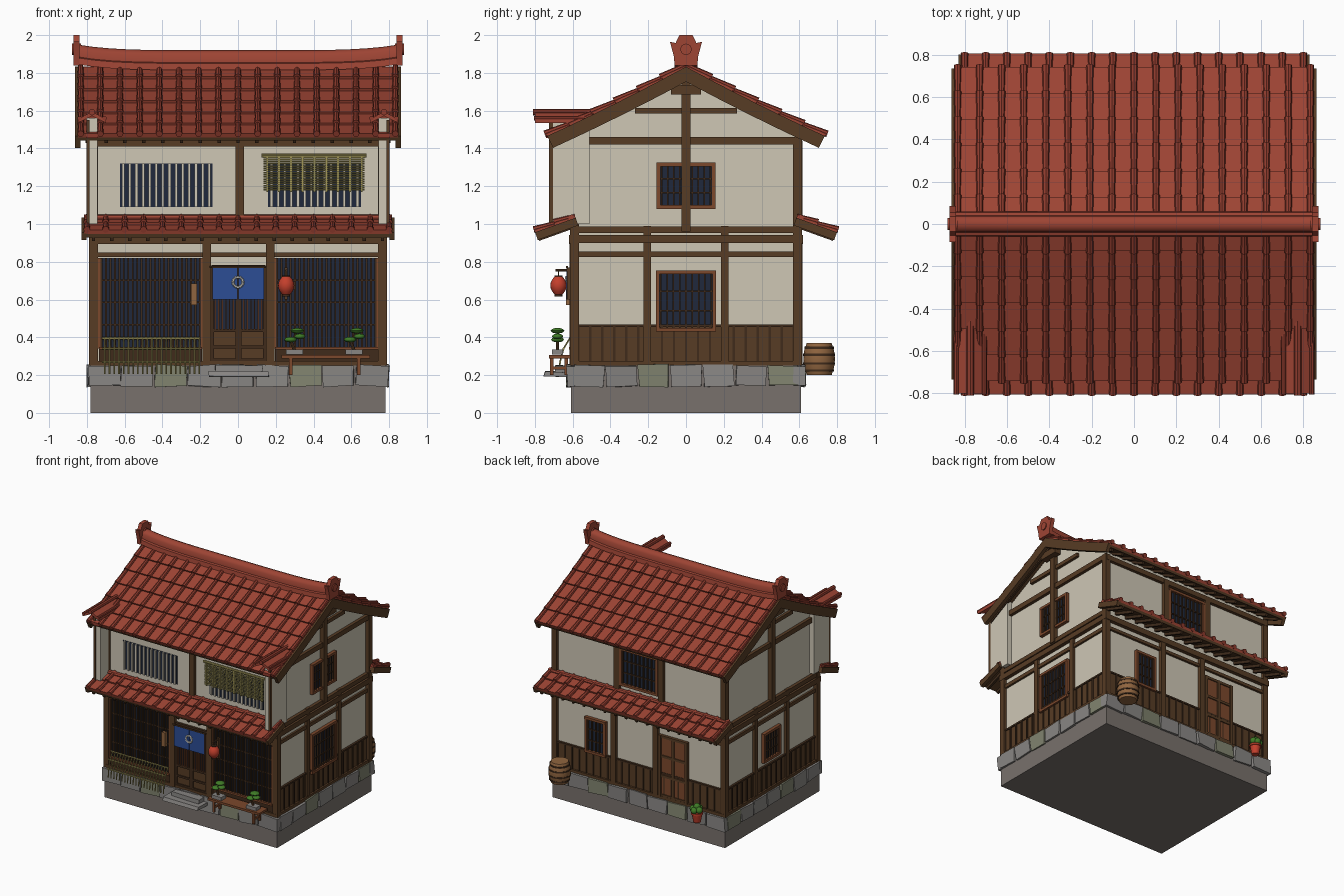
import bpy, bmesh, math, random
from mathutils import Vector, Matrix

if "Cube" in bpy.data.objects:
    bpy.data.objects.remove(bpy.data.objects["Cube"])
random.seed(4)

COL = dict(tile=(.34, .058, .034), tile2=(.27, .043, .026), wood=(.095, .045, .018), dark=(.05, .024, .011),
           red=(.2, .065, .025), cream=(.62, .57, .46), glass=(.014, .022, .045), base=(.19, .165, .15),
           stone=(.25, .24, .23), moss=(.22, .23, .16), bamboo=(.36, .31, .1), blue=(.025, .075, .3),
           white=(.75, .73, .66), lantern=(.55, .05, .025), green=(.05, .2, .02), sign=(.28, .13, .05))
MATS, PARTS = {}, {}
for k, c in COL.items():
    MATS[k] = bpy.data.materials.new(k)
    MATS[k].diffuse_color = (*c, 1)

def part(name, mat):
    return PARTS.setdefault((name, mat), bmesh.new())

def box(p, x0, x1, y0, y1, z0, z1, jit=0):
    m = Matrix.Translation(((x0+x1)/2, (y0+y1)/2, (z0+z1)/2)) @ Matrix.Diagonal((abs(x1-x0), abs(y1-y0), z1-z0, 1))
    for v in bmesh.ops.create_cube(p, size=1, matrix=m)['verts']:
        v.co += Vector([random.uniform(-jit, jit) for _ in range(3)])

def loft(p, rings):
    vs = [[p.verts.new(c) for c in r] for r in rings]
    n = len(vs[0])
    for a, b in zip(vs, vs[1:]):
        for i in range(n):
            p.faces.new((a[i], a[(i+1) % n], b[(i+1) % n], b[i]))
    p.faces.new(vs[0])
    p.faces.new(vs[-1][::-1])

def prism(p, pts, a, b):            # y-z profile extruded along x
    loft(p, [[(x, y, z) for y, z in pts] for x in (a, b)])

def tube(p, a, b, r1, r2=None, n=8):
    a, b = Vector(a), Vector(b)
    m = Matrix.Translation((a+b)/2) @ (b-a).to_track_quat('Z', 'Y').to_matrix().to_4x4()
    bmesh.ops.create_cone(p, cap_ends=True, segments=n, radius1=r1, radius2=r1 if r2 is None else r2, depth=(b-a).length, matrix=m)

def lathe(p, x, y, prof, n=16):
    loft(p, [[(x+r*math.cos(t*2*math.pi/n), y+r*math.sin(t*2*math.pi/n), z) for t in range(n)] for r, z in prof])

def blob(p, x, y, z, rx, rz):
    bmesh.ops.create_icosphere(p, subdivisions=2, radius=1,
                               matrix=Matrix.Translation((x, y, z)) @ Matrix.Diagonal((rx, rx, rz, 1)))

def fbox(p, f, u0, u1, d0, d1, z0, z1):   # box on a wall face: u along wall, d outward
    s = -1 if f in 'FL' else 1
    if f in 'FB':
        box(p, u0, u1, s*(.59+d0), s*(.59+d1), z0, z1)
    else:
        box(p, s*(.76+d0), s*(.76+d1), u0, u1, z0, z1)

def window(name, f, u0, u1, z0, z1, bars, frame='red', barmat='dark', w=.008, rails=2):
    fbox(part(name+'_glass', 'glass'), f, u0, u1, 0, .006, z0, z1)
    b = part(name+'_bars', barmat)
    for i in range(bars):
        u = u0+(i+.5)*(u1-u0)/bars
        fbox(b, f, u-w/2, u+w/2, .004, .018, z0, z1)
    for i in range(rails):
        z = z0+(i+1)*(z1-z0)/(rails+1)
        fbox(b, f, u0, u1, .004, .014, z-.004, z+.004)
    if frame:
        p = part(name+'_frame', frame)
        for a in (u0, u1):
            fbox(p, f, a-.01, a+.01, 0, .026, z0-.01, z1+.01)
        for a in (z0, z1):
            fbox(p, f, u0-.01, u1+.01, 0, .027, a-.01, a+.01)

# base and stone course
box(part('plinth', 'base'), -.78, .78, -.61, .61, 0, .25)
for f, h in (('F', .80), ('B', .80), ('R', .6), ('L', .6)):
    n = round(2*h/.178)
    for i in range(n):
        u, w = -h+2*h*i/n, 2*h/n
        m = 'moss' if i % 4 == 2 else 'stone'
        p = part('foundation_stones_'+m, m)
        s, d = (-1 if f in 'FL' else 1), .63 if f in 'FB' else .797
        a = (u+.006, u+w-.006)
        box(p, *((*a, s*(d-.06), s*d) if f in 'FB' else (s*(d-.06), s*d, *a)), .142, .252, .007)

# plaster body with gables
prism(part('plaster_walls', 'cream'), [(-.59, .24), (.59, .24), (.59, 1.49), (0, 1.785), (-.59, 1.49)], -.76, .76)

# timber frame
T = part('timber_frame', 'wood')
for x in (-.765, .765):
    for y in (-.59, .59):
        box(T, x-.023, x+.023, y-.023, y+.023, .25, 1.46)
for f in 'RL':
    for u in (-.205, .205):
        fbox(T, f, u-.02, u+.02, 0, .022, .25, .99)
    fbox(T, f, -.023, .023, 0, .034, .96, 1.78)
    for z0, z1, h, d in ((.9, .942, .62, .03), (.953, .987, .6, .026), (.825, .855, .59, .016), (1.42, 1.46, .6, .025),
                         (1.585, 1.615, .27, .022), (.25, .275, .6, .025)):
        fbox(T, f, -h, h, 0, d, z0, z1)
    fbox(T, f, -.08, .08, .02, .075, 1.685, 1.735)
for f in 'FB':
    for z0, z1, d in ((.895, .94, .03), (.825, .85, .018), (1.41, 1.45, .025), (.25, .275, .025)):
        fbox(T, f, -.78, .78, 0, d, z0, z1)
for f, u, z0, z1 in (('F', -.165, .25, .92), ('F', .17, .25, .92), ('F', .01, 1.0, 1.44), ('B', .23, .25, .92),
                     ('B', -.15, .25, .92), ('B', -.2, 1.0, 1.44), ('B', .2, 1.0, 1.44)):
    fbox(T, f, u-.023, u+.023, 0, .027, z0, z1)

# board dado with battens on sides and back
D, Bt = part('dado_boards', 'wood'), part('dado_battens', 'dark')
for f, h in (('R', .57), ('L', .57), ('B', .74)):
    fbox(D, f, -h, h, 0, .01, .26, .46)
    n = round(2*h/.065)
    for i in range(n+1):
        u = -h+2*h*i/n
        fbox(Bt, f, u-.006, u+.006, 0, .017, .26, .46)
    fbox(Bt, f, -h, h, 0, .018, .455, .468)

# windows
window('side_lower_window', 'R', -.15, .15, .44, .745, 9)
window('side_upper_window', 'R', -.145, .145, 1.09, 1.315, 9)
window('left_window', 'L', -.1, .1, .51, .73, 6)
window('back_upper_window', 'B', -.165, .165, 1.09, 1.38, 9)
window('back_lower_window', 'B', .31, .48, .46, .73, 5)
for s, u in (('left', -.38), ('right', .405)):
    window('upper_slit_window_'+s, 'F', u-.245, u+.245, 1.09, 1.32, 14, None, 'cream', .014, 0)

# shopfront lattices
for s, a, b in (('left', -.735, -.19), ('right', .195, .74)):
    window('shop_lattice_'+s, 'F', a, b, .35, .82, 23, None, 'dark', .01, 3)
    fbox(part('shop_sill', 'red'), 'F', a, b, 0, .03, .335, .35)
    fbox(part('shop_lower_boards', 'dark'), 'F', a, b, 0, .012, .27, .335)
    for u in (a, b):
        fbox(part('shop_sill', 'red'), 'F', u-.006, u+.006, 0, .022, .34, .82)

# front sliding doors, noren curtain, step
window('door_lattice', 'F', -.13, .135, .44, .77, 14, None, 'red', .007, 1)
fbox(part('door_panels', 'wood'), 'F', -.14, .145, 0, .01, .27, .44)
for u in (-.135, -.005, .01, .14):
    fbox(part('door_frame', 'dark'), 'F', u-.008, u+.008, 0, .019, .27, .77)
for z in (.28, .35, .435, .775):
    fbox(part('door_frame', 'dark'), 'F', -.14, .145, 0, .019, z-.008, z+.008)
for a, b in ((-.135, -.002), (.002, .137)):
    fbox(part('noren_curtain', 'blue'), 'F', a, b, .036, .042, .6, .768)
tube(part('noren_rod', 'wood'), (-.15, -.63, .772), (.15, -.63, .772), .006)
N = part('noren_ring', 'white')
for i in range(20):
    p, q = [(.027*math.cos(t*math.pi/10), -.634, .692+.027*math.sin(t*math.pi/10)) for t in (i, i+1)]
    tube(N, p, q, .007, n=6)
S = part('entrance_step', 'stone')
box(S, -.155, .165, -.75, -.63, .195, .218, .006)
box(S, -.12, .13, -.69, -.61, .215, .25, .004)

# back door
fbox(part('back_door', 'red'), 'B', -.43, -.19, 0, .016, .27, .76)
for u in (-.43, -.31, -.19):
    fbox(part('back_door_frame', 'wood'), 'B', u-.012, u+.012, 0, .026, .27, .77)
for z in (.28, .44, .6, .76):
    fbox(part('back_door_frame', 'wood'), 'B', -.43, -.19, 0, .024, z-.01, z+.01)

# roof slopes: tile courses, round cover tiles, deck, rafters
def roof(name, a, b, hx, rows, sag, s):
    a, b = Vector(a), Vector(b)
    n = Vector((-(b-a).y, (b-a).x)).normalized()
    P = lambda t, h=0: a+(b-a)*t-Vector((0, sag*4*t*(1-t)))+n*h
    M = lambda *ps: [(s*q.x, q.y) for q in ps]
    tiles, rolls = part(name+'_tiles', 'tile'), part(name+'_cover_tiles', 'tile2')
    for i in range(rows):
        t0, t1 = i/rows, (i+1)/rows
        prism(tiles, M(P(t0, -.012), P(t1, -.012), P(t1, .012), P(t0, -.002)), -hx, hx)
        for k in range(17):
            x = (k-8)*(hx-.015)/8
            (y0, z0), (y1, z1) = M(P(t0, .006), P(t1+.01, .014))
            tube(rolls, (x, y0, z0), (x, y1, z1), .013, .018)
    deck, raft, barge = part(name+'_deck', 'wood'), part(name+'_rafters', 'dark'), part(name+'_bargeboards', 'wood')
    ts = [i/6 for i in range(7)]
    prism(deck, M(*[P(t, -.01) for t in ts], *[P(t, -.03) for t in ts[::-1]]), -hx+.01, hx-.01)
    for k in range(17):
        x = (k-8)*(hx-.05)/8
        prism(raft, M(P(0, -.03), P(.98, -.03), P(.98, -.052), P(0, -.052)), x-.009, x+.009)
    w = .072 if rows > 3 else .045
    for x in (-hx, hx):
        prism(barge, M(*[P(t, -.002) for t in ts], *[P(t, -w) for t in ts[::-1]]), x-.014, x+.014)

for s, n in ((-1, 'front'), (1, 'back')):
    roof('main_roof_'+n, (0, 1.835), (.735, 1.468), .848, 6, .008, s)
    roof('lower_roof_'+n, (.585, 1.035), (.80, .958), .815, 2, 0, s)
    tube(part('lower_roof_flashing', 'tile'), (-.815, s*.605, 1.033), (.815, s*.605, 1.033), .018)

# main ridge, curving up at the ends, with end ornaments
xs = [i*.085 for i in range(-10, 11)]
prof = [(-.06, 1.815), (-.055, 1.85), (-.04, 1.855), (-.038, 1.893), (-.025, 1.912), (0, 1.92)]
prof += [(-y, z) for y, z in prof[-2::-1]]
loft(part('ridge', 'tile'), [[(x, y, z+.03*abs(x/.85)**5) for y, z in prof] for x in xs])
orn = [(.06, 1.84), (.065, 1.89), (.085, 1.965), (.055, 1.958), (.035, 2.0)]
for s in (-1, 1):
    prism(part('ridge_ornaments', 'tile'), orn+[(-y, z) for y, z in orn[::-1]], s*.84, s*.872)
    tube(part('ridge_ornaments', 'tile'), (s*.83, 0, 1.925), (s*.88, 0, 1.925), .03, n=14)

# fire-break wing walls with their own small gabled caps
for s in (-1, 1):
    c = s*.773
    box(part('wing_walls', 'cream'), c-.028, c+.028, -.715, -.51, 1.0, 1.56)
    box(part('wing_wall_edges', 'wood'), c+s*.012, c+s*.03, -.725, -.705, 1.0, 1.55)
    box(part('wing_wall_caps', 'tile2'), c-.033, c+.033, -.74, -.7, 1.455, 1.48)
    g = [(-.075, 1.535), (0, 1.572), (.075, 1.535), (.075, 1.555), (0, 1.595), (-.075, 1.555)]
    loft(part('wing_roofs', 'tile'), [[(c+x, y, z) for x, z in g] for y in (-.8, -.46)])
    tube(part('wing_roof_ridges', 'tile2'), (c, -.81, 1.592), (c, -.45, 1.592), .017)
    for k in (-1, 1):
        tube(part('wing_roof_ridges', 'tile2'), (c+k*.066, -.805, 1.56), (c+k*.066, -.46, 1.56), .012)

# bamboo blind over right upper window
R = part('bamboo_blind', 'bamboo')
for i in range(16):
    z = 1.18+i*.0115
    tube(R, (.135, -.625, z), (.67, -.625, z), .0045, n=5)
for i in range(9):
    box(R, .15+i*.0625, .16+i*.0625, -.633, -.618, 1.17, 1.36)
tube(R, (.125, -.625, 1.362), (.68, -.625, 1.362), .01)

# curved bamboo guard fence
F = part('bamboo_guard', 'bamboo')
pts = [(-.672, .205), (-.666, .27), (-.648, .34), (-.615, .395)]
for i in range(21):
    x = -.705+i*.025
    for (y0, z0), (y1, z1) in zip(pts, pts[1:]):
        tube(F, (x, y0, z0), (x, y1, z1), .0045, n=5)
for y, z in pts[1:]:
    tube(F, (-.72, y, z), (-.2, y, z), .006, n=6)

# sign board, lantern on bracket
box(part('sign_board', 'sign'), -.248, -.217, -.635, -.61, .57, .685)
Lr = [.022, .034, .041, .043, .041, .034, .022]
lathe(part('lantern', 'lantern'), .255, -.675, [(r, .628+i*.0155) for i, r in enumerate(Lr)])
for z in (.622, .721):
    tube(part('lantern_caps', 'dark'), (.255, -.675, z-.006), (.255, -.675, z+.006), .021, n=12)
tube(part('lantern_bracket', 'wood'), (.255, -.59, .755), (.255, -.69, .755), .006)
tube(part('lantern_bracket', 'wood'), (.255, -.675, .72), (.255, -.675, .755), .003)
box(part('lantern_bracket', 'wood'), .247, .263, -.63, -.615, .6, .77)

# bench with two bonsai
Bn = part('bench', 'red')
box(Bn, .23, .7, -.725, -.615, .288, .306)
for x in (.28, .64):
    for y in (-.71, -.635):
        box(Bn, x-.009, x+.009, y-.009, y+.009, .2, .29)
    box(Bn, x-.007, x+.007, -.71, -.635, .23, .245)
for x, k in ((.3, 1), (.615, 1)):
    box(part('bonsai_trays', 'stone'), x-.045, x+.045, -.71, -.65, .308, .335)
    tube(part('bonsai_trunks', 'wood'), (x, -.68, .33), (x-.02, -.68, .38), .009, .007)
    tube(part('bonsai_trunks', 'wood'), (x-.02, -.68, .375), (x+.015, -.68, .43), .007, .004)
    for dx, z, r in ((-.022, .388, .034), (.028, .405, .03), (.014, .435, .037)):
        blob(part('bonsai_foliage', 'green'), x+dx, -.68, z, r, .015)

# barrel and potted plant at the back
lathe(part('barrel', 'sign'), .65, .705, [(.066, .2), (.079, .24), (.084, .285), (.079, .33), (.066, .37)])
for z, r in ((.225, .078), (.345, .078), (.262, .0845), (.308, .0845)):
    tube(part('barrel_hoops', 'dark'), (.65, .705, z-.006), (.65, .705, z+.006), r, n=16)
lathe(part('plant_pot', 'lantern'), -.59, .7, [(.028, .2), (.04, .265), (.046, .265), (.046, .28), (.03, .28)], 12)
for dx, dy, z in ((0, 0, .325), (.028, .01, .305), (-.028, .012, .305), (0, -.028, .305), (.005, .03, .3)):
    blob(part('plant_leaves', 'green'), -.59+dx, .7+dy, z, .027, .027)

# turn every part into an object
for (name, mat), bm in PARTS.items():
    bmesh.ops.recalc_face_normals(bm, faces=bm.faces)
    me = bpy.data.meshes.new(name)
    bm.to_mesh(me)
    bm.free()
    me.materials.append(MATS[mat])
    me.polygons.foreach_set('use_smooth', [True]*len(me.polygons))
    me.set_sharp_from_angle(angle=math.radians(40))
    bpy.context.collection.objects.link(bpy.data.objects.new(name, me))

for m in bpy.data.materials:
    if m.users and not m.is_grease_pencil:
        m.use_nodes = True
        m.node_tree.nodes["Principled BSDF"].inputs["Base Color"].default_value = m.diffuse_color
